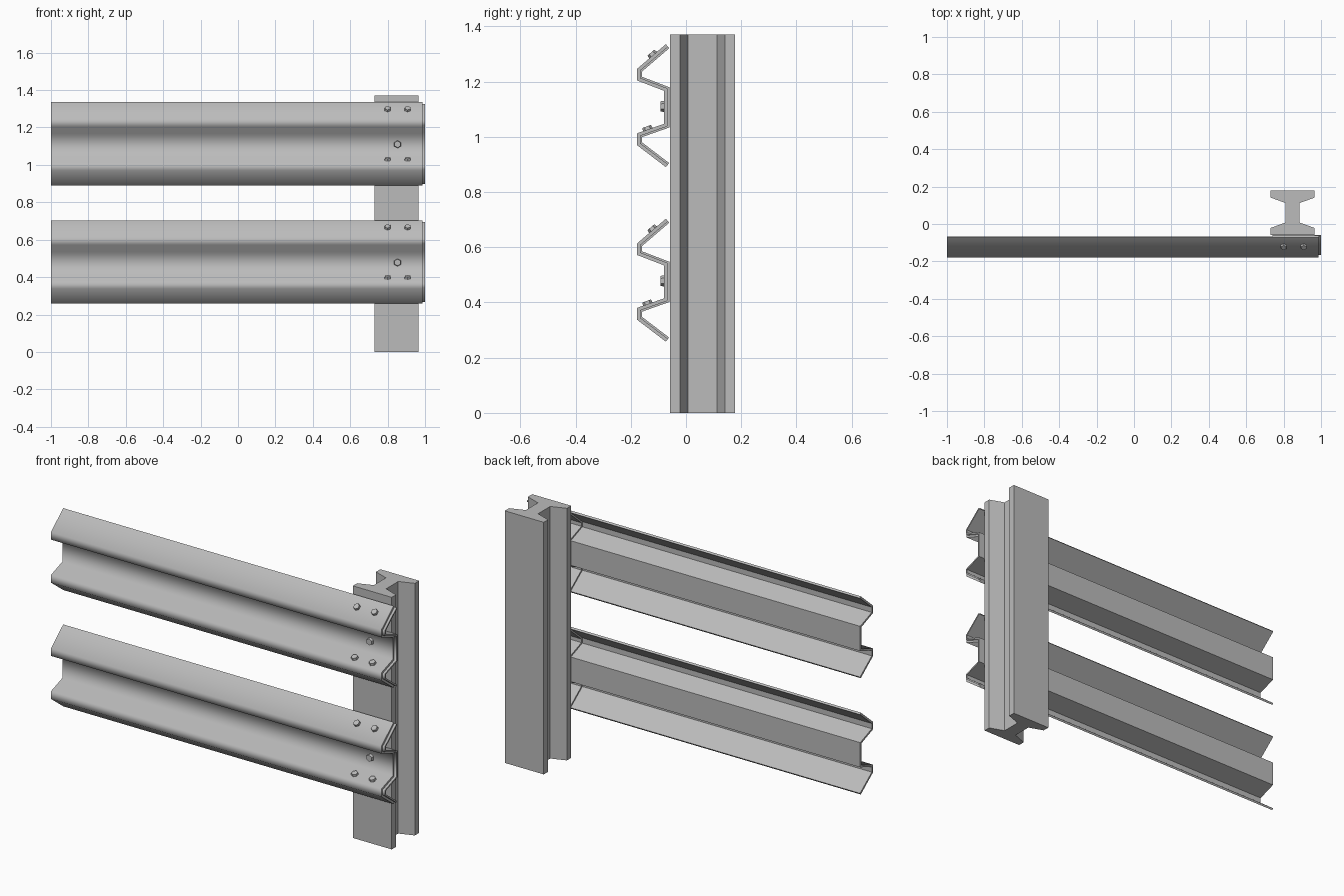
import bpy
import bmesh
from mathutils import Vector

cube = bpy.data.objects.get("Cube")
if cube:
    bpy.data.objects.remove(cube, do_unlink=True)


def make_material(name, value):
    mat = bpy.data.materials.new(name)
    mat.use_nodes = True
    colour = (value, value, value, 1)
    mat.diffuse_color = colour
    mat.node_tree.nodes["Principled BSDF"].inputs["Base Color"].default_value = colour
    return mat


STEEL = make_material("galvanised steel", 0.5)


def finish(bm, name):
    bmesh.ops.recalc_face_normals(bm, faces=bm.faces)
    mesh = bpy.data.meshes.new(name)
    bm.to_mesh(mesh)
    bm.free()
    mesh.materials.append(STEEL)
    obj = bpy.data.objects.new(name, mesh)
    bpy.context.collection.objects.link(obj)
    return obj


def offset_path(path, dist):
    """Shift a (y, z) path, running top to bottom, backwards with mitred corners."""
    pts = [Vector(p) for p in path]
    normals = []
    for a, b in zip(pts, pts[1:]):
        d = (b - a).normalized()
        normals.append(Vector((-d.y, d.x)))
    result = []
    for i, p in enumerate(pts):
        n1, n2 = normals[max(i - 1, 0)], normals[min(i, len(normals) - 1)]
        result.append(p + (n1 + n2) * dist / (1 + n1.dot(n2)))
    return result


def corrugated_sheet(name, front, thickness, x0, x1, z):
    """Bent sheet along x: smooth on its front, creased on its back."""
    bm = bmesh.new()
    back = offset_path(front, thickness)

    def row(path, x):
        return [bm.verts.new((x, p[0], p[1] + z)) for p in path]

    f0, f1, b0, b1 = row(front, x0), row(front, x1), row(back, x0), row(back, x1)
    for i in range(len(front) - 1):
        j = i + 1
        bm.faces.new((f0[i], f1[i], f1[j], f0[j])).smooth = True
        bm.faces.new((b0[i], b0[j], b1[j], b1[i]))
        bm.faces.new((f0[i], f0[j], b0[j], b0[i]))
        bm.faces.new((f1[i], b1[i], b1[j], f1[j]))
    for i in (0, -1):
        bm.faces.new((f0[i], b0[i], b1[i], f1[i]))
    return finish(bm, name)


def hex_bolt(name, location, normal, radius, height):
    bm = bmesh.new()
    bmesh.ops.create_cone(bm, cap_ends=True, segments=6, radius1=radius,
                          radius2=radius * 0.85, depth=height)
    obj = finish(bm, name)
    obj.rotation_euler = Vector(normal).to_track_quat("Z", "Y").to_euler()
    obj.location = location


# I-section post with tapered flanges, one quarter mirrored round its centre
POST_X, POST_Y, POST_H = 0.848, 0.06, 1.37
quarter = [(0.117, 0.118), (0.117, 0.081), (0.037, 0.052)]
outline = (quarter + [(x, -y) for x, y in reversed(quarter)]
           + [(-x, -y) for x, y in quarter] + [(-x, y) for x, y in reversed(quarter)])
bm = bmesh.new()
base = bm.faces.new([bm.verts.new((POST_X + x, POST_Y + y, 0)) for x, y in outline])
top = bmesh.ops.extrude_face_region(bm, geom=[base])["geom"]
bmesh.ops.translate(bm, vec=(0, 0, POST_H),
                    verts=[v for v in top if isinstance(v, bmesh.types.BMVert)])
finish(bm, "post")

# Rails: two-crest beam, with the end of the next beam nested behind it
beam = [(-0.073, 0.445), (-0.178, 0.355), (-0.178, 0.314), (-0.079, 0.276),
        (-0.079, 0.157), (-0.178, 0.122), (-0.178, 0.08), (-0.073, 0)]
SHEET = 0.011
LINER = 0.008
liner_front = offset_path(beam, SHEET)

for level, z in (("lower", 0.258), ("upper", 0.89)):
    corrugated_sheet(level + "_rail", beam, SHEET, -1, 0.987, z)
    corrugated_sheet(level + "_rail_splice", liner_front, LINER, 0.74, 1, z)

    # Splice bolts sit square on the sloping faces of each crest
    for row_name, a, b, t in (("top", beam[0], beam[1], 0.44),
                              ("bottom", beam[4], beam[5], 0.6)):
        a, b = Vector(a), Vector(b)
        d = (b - a).normalized()
        p = a.lerp(b, t) + Vector((d.y, -d.x)) * 0.005
        for side, x in (("right", 0.8), ("left", 0.907)):
            hex_bolt(f"{level}_{row_name}_{side}_bolt", (x, p.x, p.y + z),
                     (0, d.y, -d.x), 0.019, 0.014)

    # Post bolt in the valley
    hex_bolt(level + "_post_bolt", (0.853, -0.085, z + 0.22), (0, -1, 0), 0.021, 0.016)
